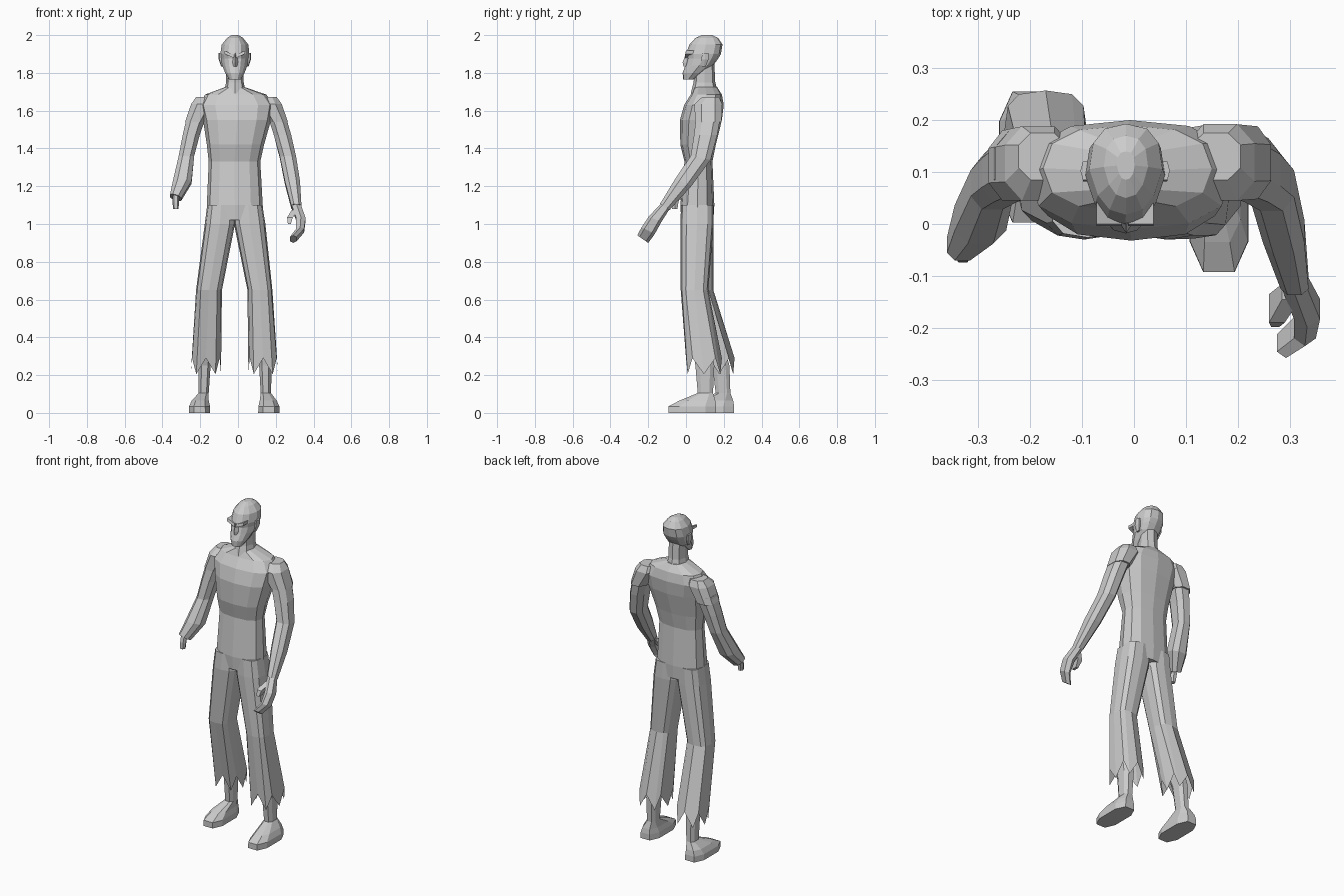
import bpy, bmesh, math


def spow(v, p):
    return math.copysign(abs(v) ** p, v)


def loft(name, rings, n=8, p=0.8, phase=0.0, taper=0.0, jag=0.0, cap_end=True):
    """Skin stacked rings (z, x0, x1, y0, y1[, slope_y, slope_x]) into one flat-shaded part."""
    angles = [(i + phase) * 2 * math.pi / n for i in range(n)]
    us = [spow(math.cos(a), p) for a in angles]
    vs = [spow(math.sin(a), p) for a in angles]
    mu, mv = max(us), max(vs)
    bm = bmesh.new()
    loops = []
    for k, ring in enumerate(rings):
        z, x0, x1, y0, y1, ky, kx = (list(ring) + [0, 0])[:7]
        cx, cy, rx, ry = (x0 + x1) / 2, (y0 + y1) / 2, (x1 - x0) / 2, (y1 - y0) / 2
        loop = []
        for i in range(n):
            u, v = us[i] / mu, vs[i] / mv
            dx, dy = rx * u * (1 - taper * max(0, -v)), ry * v
            dz = ky * dy + kx * dx
            if jag and k == len(rings) - 1 and i % 2 == 0:
                dz -= jag
            loop.append(bm.verts.new((cx + dx, cy + dy, z + dz)))
        loops.append(loop)
    for a, b in zip(loops, loops[1:]):
        for i in range(n):
            j = (i + 1) % n
            bm.faces.new((a[i], a[j], b[j], b[i]))
    bm.faces.new(loops[0])
    if cap_end:
        bm.faces.new(loops[-1])
    bmesh.ops.recalc_face_normals(bm, faces=bm.faces)
    me = bpy.data.meshes.new(name)
    bm.to_mesh(me)
    bm.free()
    ob = bpy.data.objects.new(name, me)
    bpy.context.collection.objects.link(ob)
    return ob


# Torso
loft("torso", [
    (1.02, -0.165, 0.133, -0.025, 0.145),
    (1.10, -0.165, 0.131, -0.030, 0.150),
    (1.33, -0.155, 0.118, -0.008, 0.140),
    (1.42, -0.165, 0.138, -0.030, 0.158),
    (1.55, -0.185, 0.175, -0.032, 0.190),
    (1.63, -0.205, 0.190, -0.010, 0.200),
    (1.685, -0.175, 0.150, 0.025, 0.190),
    (1.725, -0.068, 0.035, 0.040, 0.165)], n=12)

# Neck and head
loft("neck", [
    (1.69, -0.075, 0.043, 0.025, 0.170),
    (1.75, -0.063, 0.030, 0.040, 0.155),
    (1.85, -0.063, 0.030, 0.050, 0.150)], n=8)
loft("head", [
    (1.765, -0.047, 0.015, -0.015, 0.040),
    (1.80, -0.068, 0.035, -0.018, 0.095),
    (1.84, -0.084, 0.050, -0.003, 0.145),
    (1.875, -0.090, 0.056, 0.006, 0.170),
    (1.90, -0.094, 0.060, 0.000, 0.185),
    (1.95, -0.086, 0.055, 0.018, 0.193),
    (1.985, -0.058, 0.027, 0.050, 0.170),
    (2.00, -0.033, 0.002, 0.085, 0.140)], n=12, taper=0.25)
loft("nose", [
    (1.835, -0.032, 0.002, -0.014, 0.03),
    (1.855, -0.030, 0.000, -0.018, 0.03),
    (1.905, -0.023, -0.007, 0.000, 0.03)], n=4)
for s, side in ((-1, "right"), (1, "left")):
    def sx(a, b):
        return sorted((-0.017 + s * a, -0.017 + s * b))
    loft(side + "_brow", [
        (1.890, *sx(0.006, 0.055), -0.004, 0.05, 0, s * 0.45),
        (1.907, *sx(0.006, 0.055), 0.000, 0.05, 0, s * 0.45)], n=4, phase=0.5)
    loft(side + "_ear", [
        (1.835, *sx(0.060, 0.073), 0.085, 0.105),
        (1.870, *sx(0.065, 0.085), 0.082, 0.118),
        (1.905, *sx(0.065, 0.086), 0.085, 0.120)], n=6)

# Sleeves
loft("left_sleeve", [
    (1.672, 0.11, 0.205, 0.085, 0.175),
    (1.635, 0.10, 0.232, 0.045, 0.192),
    (1.54, 0.163, 0.264, 0.048, 0.188)], n=8, phase=0.5)
loft("right_sleeve", [
    (1.672, -0.222, -0.13, 0.085, 0.175),
    (1.635, -0.248, -0.12, 0.045, 0.188),
    (1.54, -0.280, -0.175, 0.045, 0.180)], n=8, phase=0.5)

# Left arm with hand
loft("left_arm", [
    (1.58, 0.155, 0.250, 0.055, 0.185),
    (1.47, 0.190, 0.282, 0.042, 0.165),
    (1.35, 0.222, 0.308, 0.025, 0.130, -0.2),
    (1.22, 0.248, 0.328, -0.058, 0.030, -0.4),
    (1.09, 0.282, 0.336, -0.137, -0.088, -0.7)], n=8, phase=0.5)
loft("left_hand", [
    (1.09, 0.285, 0.334, -0.135, -0.090, -0.7),
    (1.025, 0.308, 0.358, -0.198, -0.130, -0.4),
    (0.965, 0.308, 0.350, -0.235, -0.165, -0.5),
    (0.92, 0.275, 0.310, -0.258, -0.200, -0.7)], n=6, phase=0.5)
loft("left_thumb", [
    (1.075, 0.285, 0.320, -0.145, -0.115),
    (1.035, 0.260, 0.290, -0.190, -0.135),
    (1.00, 0.264, 0.280, -0.198, -0.165)], n=4, phase=0.5)

# Right arm ending in a stump with bare bone
loft("right_arm", [
    (1.58, -0.268, -0.165, 0.055, 0.178),
    (1.47, -0.293, -0.203, 0.042, 0.155),
    (1.36, -0.314, -0.232, 0.028, 0.130),
    (1.22, -0.345, -0.246, -0.038, 0.062, -0.3),
    (1.14, -0.360, -0.300, -0.070, -0.010, -0.5, -0.3)], n=8, phase=0.5)
loft("right_arm_bone", [
    (1.17, -0.347, -0.312, -0.060, -0.025),
    (1.115, -0.347, -0.312, -0.072, -0.040),
    (1.08, -0.343, -0.315, -0.074, -0.045)], n=6)

# Trouser legs with torn hems
loft("left_trouser_leg", [
    (1.10, -0.020, 0.129, -0.026, 0.146),
    (1.00, -0.021, 0.145, -0.030, 0.146),
    (0.65, 0.050, 0.182, -0.028, 0.118),
    (0.29, 0.055, 0.212, 0.000, 0.190)], n=12, p=0.65, jag=0.085, cap_end=False)
loft("right_trouser_leg", [
    (1.10, -0.163, -0.016, -0.026, 0.146),
    (1.00, -0.176, -0.016, -0.030, 0.146),
    (0.65, -0.222, -0.085, 0.000, 0.145),
    (0.29, -0.250, -0.090, 0.095, 0.257)], n=12, p=0.65, jag=0.085, cap_end=False)

# Feet and shins
for side, dx, dy, k in (("left", 0.0, 0.0, 1), ("right", -0.015, 0.095, -1)):
    def ring(z, a, b, y0, y1):
        x0, x1 = sorted((k * a, k * b))
        return (z, x0 + (dx if k > 0 else -0.04), x1 + (dx if k > 0 else -0.04), y0 + dy, y1 + dy)
    loft(side + "_foot", [
        ring(0.0, 0.107, 0.220, -0.092, 0.160),
        ring(0.035, 0.108, 0.219, -0.092, 0.160),
        ring(0.065, 0.115, 0.205, -0.035, 0.155),
        ring(0.105, 0.120, 0.175, 0.062, 0.143),
        ring(0.25, 0.112, 0.178, 0.050, 0.150),
        ring(0.45, 0.105, 0.178, 0.020, 0.120)] if k > 0 else [
        ring(0.0, 0.107, 0.220, -0.092, 0.160),
        ring(0.035, 0.108, 0.219, -0.092, 0.160),
        ring(0.065, 0.115, 0.205, -0.035, 0.155),
        ring(0.105, 0.115, 0.168, 0.062, 0.140),
        ring(0.25, 0.105, 0.168, 0.045, 0.135),
        ring(0.45, 0.085, 0.160, -0.030, 0.080)], n=8, phase=0.5, p=0.7)
